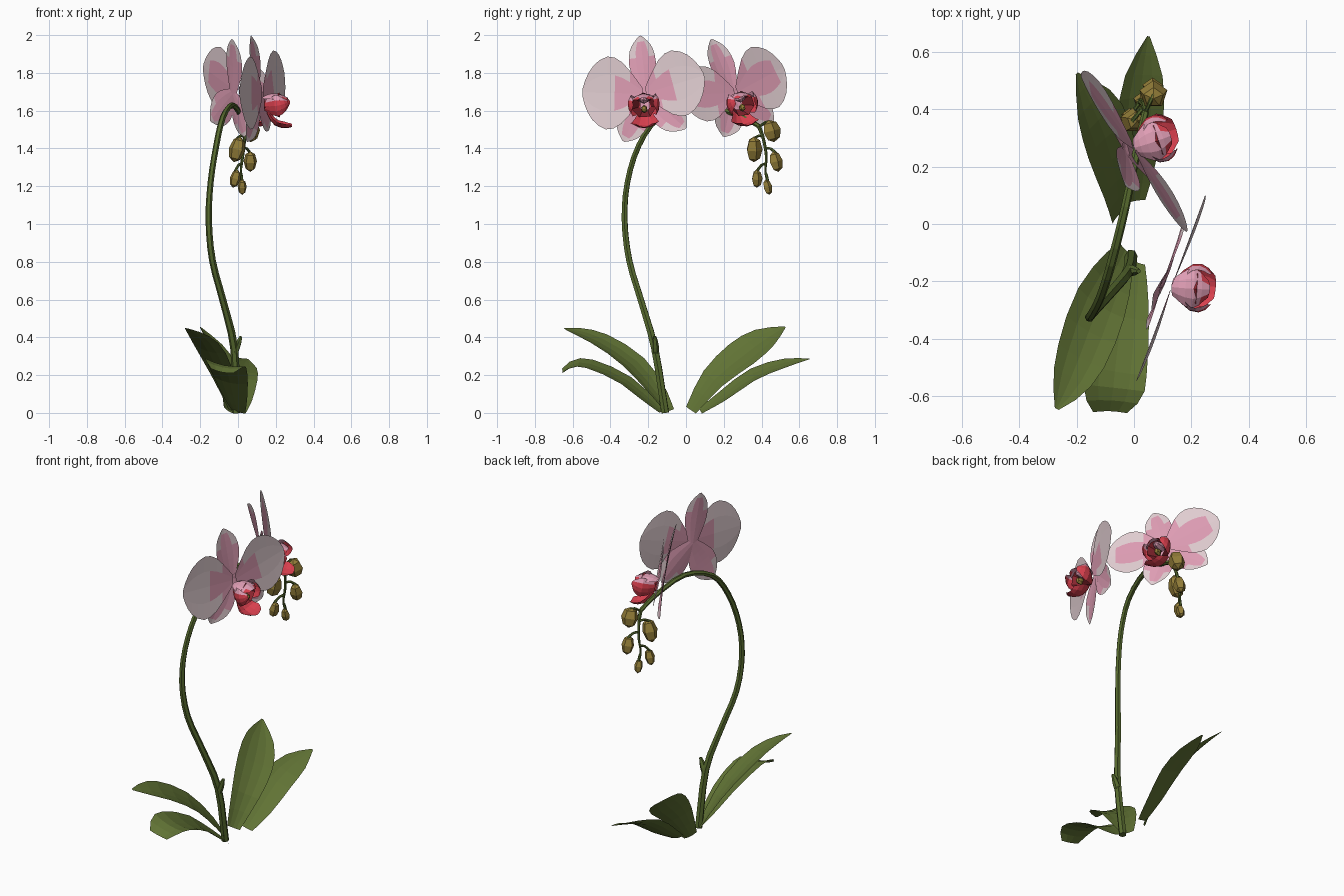
import bpy, bmesh, math
from mathutils import Vector, Matrix

if "Cube" in bpy.data.objects:
    bpy.data.objects.remove(bpy.data.objects["Cube"])


def mat(name, col):
    m = bpy.data.materials.new(name)
    m.diffuse_color = (*col, 1)
    m.use_nodes = True
    m.node_tree.nodes["Principled BSDF"].inputs["Base Color"].default_value = m.diffuse_color
    return m


LEAF = mat("leaf green", (0.118, 0.17, 0.035))
STEM = mat("stem green", (0.095, 0.145, 0.028))
PALE = mat("pale petal", (0.76, 0.62, 0.645))
PINK = mat("petal pink", (0.74, 0.34, 0.46))
RED = mat("lip red", (0.68, 0.05, 0.075))
DARK = mat("throat dark red", (0.27, 0.02, 0.03))
BUD = mat("bud olive", (0.29, 0.205, 0.04))


def smooth_path(pts, n):
    """Catmull-Rom through (x, y, z, width) points."""
    p = [Vector(q) for q in pts]
    p = [p[0] * 2 - p[1]] + p + [p[-1] * 2 - p[-2]]
    out = []
    for i in range(n + 1):
        f = i / n * (len(p) - 3)
        k = min(int(f), len(p) - 4)
        t = f - k
        a, b, c, d = p[k:k + 4]
        out.append(0.5 * (2 * b + (c - a) * t + (2 * a - 5 * b + 4 * c - d) * t * t
                          + (3 * b - a - 3 * c + d) * t ** 3))
    return out


def add_mesh(name, bm, mats):
    me = bpy.data.meshes.new(name)
    bm.to_mesh(me)
    bm.free()
    for m in mats:
        me.materials.append(m)
    ob = bpy.data.objects.new(name, me)
    bpy.context.collection.objects.link(ob)
    return ob


def blade(name, pts, up, mats, rule=None, cup=0.0, n=8, frame=Matrix()):
    """Thin leaf or petal: a spine with half widths, cupped across."""
    path = smooth_path(pts, n)
    pos = [q.to_3d() for q in path]
    cols = (-1, -0.5, 0, 0.5, 1)
    bm = bmesh.new()
    rows = []
    for i, p in enumerate(pos):
        t = (pos[min(i + 1, n)] - pos[max(i - 1, 0)]).normalized()
        side = t.cross(Vector(up)).normalized()
        nrm = side.cross(t)
        w = max(path[i][3], 0.004)
        rows.append([bm.verts.new(frame @ (p + side * w * s + nrm * cup * w * s * s)) for s in cols])
    for i in range(n):
        for j in range(4):
            f = bm.faces.new((rows[i][j], rows[i][j + 1], rows[i + 1][j + 1], rows[i + 1][j]))
            if rule and rule((i + 0.5) / n, (cols[j] + cols[j + 1]) / 2):
                f.material_index = 1
    return add_mesh(name, bm, mats)


def tube(name, pts, n):
    """Flat-sided stem along a path of (x, y, z, radius)."""
    cu = bpy.data.curves.new(name, 'CURVE')
    cu.dimensions = '3D'
    cu.bevel_depth = 1
    cu.bevel_resolution = 1
    cu.use_fill_caps = True
    path = smooth_path(pts, n)
    sp = cu.splines.new('POLY')
    sp.points.add(n)
    for q, pt in zip(path, sp.points):
        pt.co = (*q[:3], 1)
        pt.radius = q[3]
    sp.use_smooth = False
    cu.materials.append(STEM)
    bpy.context.collection.objects.link(bpy.data.objects.new(name, cu))


def ball(name, matrix, m, seg=6, rings=4):
    bm = bmesh.new()
    bmesh.ops.create_uvsphere(bm, u_segments=seg, v_segments=rings, radius=1, matrix=matrix)
    add_mesh(name, bm, [m])


# Leaves: two to the back, two to the front
blade("leaf_back_tall", [(-.055, .03, .012, .04), (-.06, .15, .175, .085), (-.10, .30, .30, .11),
      (-.15, .42, .39, .085), (-.2, .525, .455, .006)], (.57, 0, .82), [LEAF], cup=.18)
blade("leaf_back_low", [(.0, .08, .005, .04), (.005, .20, .08, .07), (.015, .36, .19, .088),
      (.03, .52, .25, .07), (.05, .655, .285, .005)], (.36, 0, .93), [LEAF], cup=.18)
blade("leaf_front_tall", [(-.03, -.09, .01, .035), (-.075, -.18, .14, .075), (-.13, -.30, .27, .10),
      (-.185, -.45, .37, .095), (-.23, -.56, .42, .065), (-.27, -.645, .447, .008)],
      (.27, 0, .96), [LEAF], cup=.18)
blade("leaf_front_low", [(.0, -.13, .005, .04), (-.02, -.21, .07, .07), (-.045, -.34, .17, .098),
      (-.065, -.5, .24, .11), (-.075, -.59, .25, .105), (-.085, -.653, .215, .06)],
      (.2, 0, .98), [LEAF], cup=.15)

# Arching flower stem, with a bract near the base
tube("flower_stem", [(-.01, -.11, .0, .022), (-.02, -.165, .34, .021), (-.077, -.235, .585, .019),
     (-.135, -.30, .805, .018), (-.155, -.325, 1.02, .017), (-.145, -.31, 1.22, .016),
     (-.115, -.25, 1.415, .016), (-.08, -.14, 1.565, .016), (-.03, .06, 1.63, .015),
     (.015, .28, 1.575, .014), (.04, .39, 1.515, .012)], 30)
tube("stem_bract", [(-.018, -.162, .32, .02), (.0, -.163, .365, .018), (.016, -.165, .405, .008)], 3)

# Hanging bud spray
tube("bud_stem", [(.04, .385, 1.52, .012), (.035, .41, 1.45, .009), (.025, .425, 1.36, .008),
     (.015, .42, 1.28, .006), (.02, .43, 1.22, .005)], 10)
buds = [((.068, .452, 1.492), .051, .06, (.04, .39, 1.515)), ((-.005, .36, 1.395), .045, .07, (.035, .41, 1.46)),
        ((.065, .475, 1.33), .037, .056, (.028, .42, 1.40)), ((-.015, .375, 1.24), .03, .049, (.02, .425, 1.32)),
        ((.022, .432, 1.195), .025, .042, (.015, .42, 1.27))]
for i, (c, r, h, root) in enumerate(buds):
    c, root = Vector(c), Vector(root)
    lean = Matrix.Rotation(0.25, 4, 'Y' if i % 2 else 'X')
    ball(f"bud_{i + 1}", Matrix.Translation(c) @ lean @ Matrix.Diagonal((r, r, h, 1)), BUD, 5)
    top = c + Vector((0, 0, h * .8))
    mid = (top + root) / 2 + Vector((0, 0, .012))
    tube(f"bud_stalk_{i + 1}", [(*root, .007), (*mid, .007), (*top, .008)], 4)


def facing(centre, azimuth, pitch, roll):
    """Frame with x right, y up and z toward the viewer of the flower."""
    a, p = math.radians(azimuth), math.radians(pitch)
    u = Vector((-math.sin(a), math.cos(a), 0))
    n = Vector((math.cos(a) * math.cos(p), math.sin(a) * math.cos(p), math.sin(p)))
    frame = Matrix((u, n.cross(u), n)).transposed().to_4x4()
    return Matrix.Translation(centre) @ frame @ Matrix.Rotation(math.radians(roll), 4, 'Z')


def flower(tag, frame, lip, blush, petals, sepal):
    def petal(name, deg, length, prof, scale, back, bend, rule, cup):
        c, s = math.cos(math.radians(deg)), math.sin(math.radians(deg))
        pts = [(c * length * t, s * length * t, back + bend * t * t, w * scale) for t, w in prof]
        blade(f"{tag}_{name}", pts, (0, 0, 1), [PALE, PINK], rule, cup, 10, frame)

    # Two broad petals
    wide = [(.03, .03), (.2, .105), (.4, .175), (.6, .195), (.8, .155), (.93, .09), (1, .02)]
    for name, deg, ln, scale in petals:
        petal(name, deg, ln, wide, scale, 0, .0,
              lambda t, s: t < blush and abs(s) < .5 or t < blush * .5, .04)
    # Three narrower sepals behind
    slim = [(0, .03), (.25, .06), (.5, .08), (.75, .07), (.9, .04), (1, .006)]
    for name, deg, ln, scale in (("top_sepal", 90, .31, .95), ("left_sepal", 234, sepal, 1.1),
                                 ("right_sepal", 312, .285, 1.1)):
        petal(name, deg, ln, slim, scale, -.035, -.01,
              lambda t, s: t < .5 or t < .8 and abs(s) < .5, .12)
    # Lip: dark throat, two side lobes, pink hood, forward lower lobe
    bm = bmesh.new()
    bmesh.ops.create_cone(bm, cap_ends=False, segments=7, radius1=.03, radius2=.068, depth=.08,
                          matrix=lip @ Matrix.Translation((0, -.05, .05)))
    add_mesh(f"{tag}_throat", bm, [DARK])
    for name, k in (("right", 1), ("left", -1)):
        blade(f"{tag}_{name}_side_lobe",
              [(k * .025, -.05, .01, .03), (k * .077, -.05, .06, .056), (k * .083, -.04, .11, .048),
               (k * .055, -.03, .14, .015)], (k, 0, 0), [RED, PINK],
              lambda t, s: s * k > .4, -.35, 5, lip)
    blade(f"{tag}_hood", [(0, -.005, .0, .03), (0, .012, .04, .06), (0, .01, .09, .07), (0, -.01, .135, .03)],
          (0, 1, 0), [PINK, RED], lambda t, s: abs(s) > .5 and t > .75, -.4, 5, lip)
    blade(f"{tag}_lower_lobe", [(0, -.09, .02, .035), (0, -.15, .055, .065), (0, -.172, .11, .075),
          (0, -.165, .155, .04)], (0, 1, .3), [RED], None, .4, 5, lip)
    # Column and callus
    ball(f"{tag}_column", lip @ Matrix.Translation((0, -.02, .06)) @ Matrix.Diagonal((.026, .022, .05, 1)), PINK)
    ball(f"{tag}_callus", lip @ Matrix.Translation((0, -.07, .08)) @ Matrix.Diagonal((.018, .022, .025, 1)), BUD)


c = Vector((.13, -.22, 1.69))
drop = Vector((0, 0, -.012))
flower("front_flower", facing(c, -20.5, 1, 8), facing(c + drop, -4, 0, 4), .42,
       (("right_petal", 8, .35, .91), ("left_petal", 171, .35, .99)), .285)
c = Vector((.0, .265, 1.695))
flower("back_flower", facing(c, 32, 10, 18), facing(c + drop, 18, 2, 6), .66,
       (("right_petal", 6, .34, .9), ("left_petal", 164, .345, .76)), .24)
